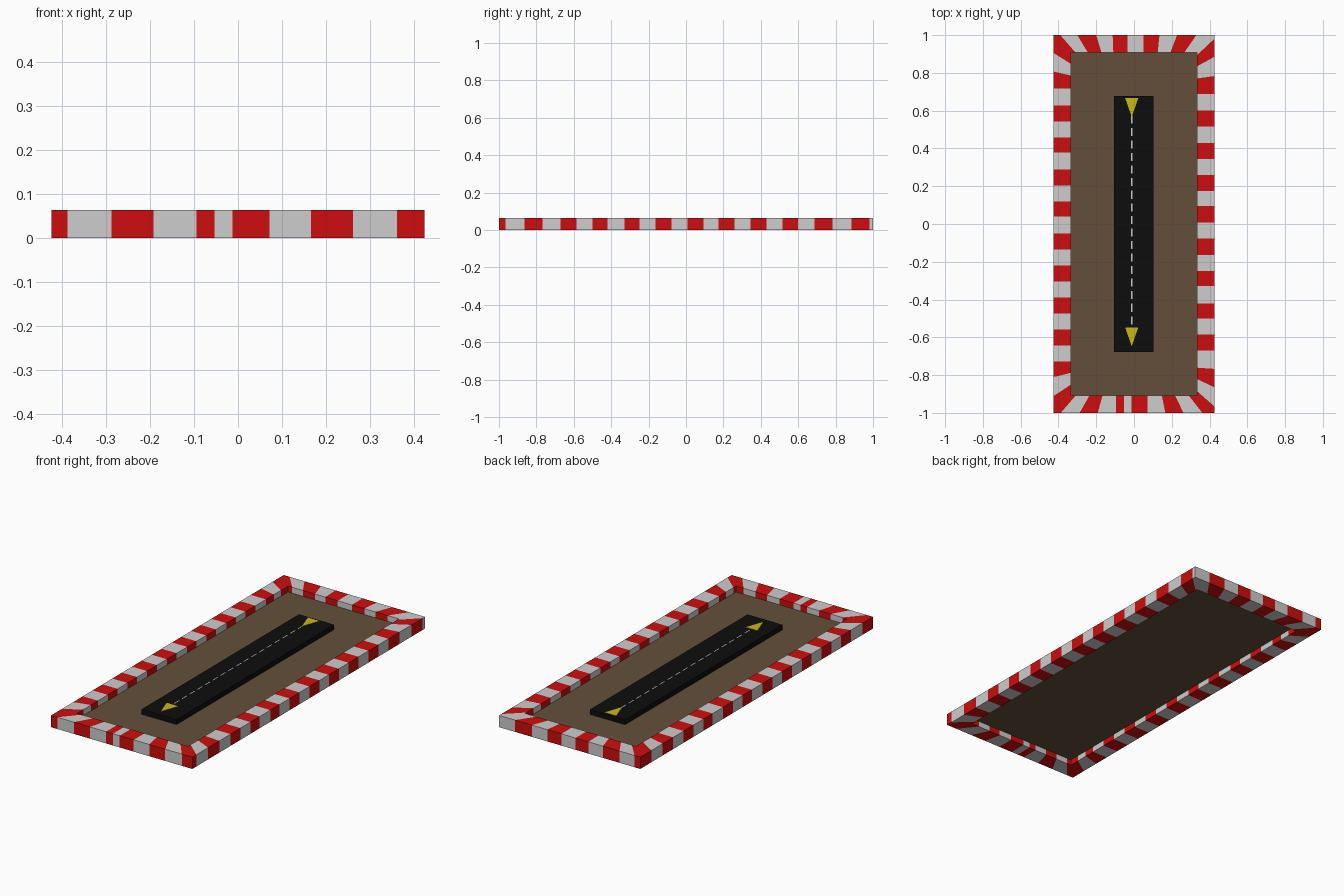
import bpy, bmesh

if "Cube" in bpy.data.objects:
    bpy.data.objects.remove(bpy.data.objects["Cube"])

X, Y, H = 0.425, 1.0, 0.064      # outer half sizes and rim height
XI, YI = 0.334, 0.907            # inner half sizes
GROUND, DECK = 0.032, 0.059      # dirt level, runway top


def material(name, rgb):
    m = bpy.data.materials.new(name)
    m.diffuse_color = (*rgb, 1)
    m.use_nodes = True
    m.node_tree.nodes["Principled BSDF"].inputs["Base Color"].default_value = m.diffuse_color
    return m


RED = material("red", (0.62, 0.004, 0.004))
WHITE = material("pale grey", (0.61, 0.61, 0.61))
DIRT = material("brown dirt", (0.125, 0.078, 0.043))
TAR = material("black tarmac", (0.004, 0.004, 0.004))
YELLOW = material("yellow", (0.60, 0.48, 0.007))
LINE = material("line white", (0.62, 0.62, 0.62))


def finish(name, bm, mats):
    bmesh.ops.remove_doubles(bm, verts=bm.verts, dist=1e-5)
    bmesh.ops.recalc_face_normals(bm, faces=bm.faces)
    me = bpy.data.meshes.new(name)
    bm.to_mesh(me)
    bm.free()
    for m in mats:
        me.materials.append(m)
    ob = bpy.data.objects.new(name, me)
    bpy.context.collection.objects.link(ob)
    return ob


def prism(bm, pts, z0, z1):
    lo = [bm.verts.new((x, y, z0)) for x, y in pts]
    hi = [bm.verts.new((x, y, z1)) for x, y in pts]
    bm.faces.new(lo)
    bm.faces.new(hi)
    n = len(pts)
    for i in range(n):
        j = (i + 1) % n
        bm.faces.new((lo[i], lo[j], hi[j], hi[i]))


def rect(x0, x1, y0, y1):
    return [(x0, y0), (x1, y0), (x1, y1), (x0, y1)]


# striped rim: cut positions along each side, colours alternate
SIDES = {
    "right": (0, [-.965, -.864, -.767, -.671, -.586, -.5, -.42, -.329, -.249, -.163, -.078,
                  .008, .094, .174, .26, .345, .43, .516, .6, .687, .783, .885, .98]),
    "left": (0, [-.91, -.81, -.727, -.643, -.558, -.474, -.39, -.304, -.22, -.135, -.05,
                 .04, .12, .204, .288, .378, .458, .542, .627, .717, .807, .905]),
    "front": (0, [-.388, -.288, -.192, -.094, -.053, -.012, .072, .166, .262, .362]),
    "back": (0, [-.39, -.3, -.2, -.113, -.035, .05, .135, .228, .33]),
}


def squeeze(t, start, outer, inner):
    # stripes lean towards the mitre near the corners
    a = abs(t)
    if a <= start:
        return t
    s = start + (a - start) * (inner - start) / (outer - start)
    return s if t > 0 else -s


bm = bmesh.new()
for side, (first, cuts) in SIDES.items():
    along_y = side in ("right", "left")
    sign = 1 if side in ("right", "back") else -1
    end, inner_end, start = (Y, YI, 0.75) if along_y else (X, XI, 0.1)
    off, inner_off = (X, XI) if along_y else (Y, YI)

    def ring(t):
        u = squeeze(t, start, end, inner_end)
        section = [(off, t, 0), (off, t, H), (inner_off, u, H), (inner_off, u, 0)]
        return [bm.verts.new((sign * o, a, z) if along_y else (a, sign * o, z))
                for o, a, z in section]

    ts = [-end] + cuts + [end]
    rings = [ring(t) for t in ts]
    for i in range(len(ts) - 1):
        for k in range(4):
            q = (k + 1) % 4
            f = bm.faces.new((rings[i][k], rings[i + 1][k], rings[i + 1][q], rings[i][q]))
            f.material_index = (first + i) % 2
finish("striped_rim", bm, [RED, WHITE])

# dirt field
bm = bmesh.new()
prism(bm, rect(-XI, XI, -YI, YI), GROUND - 0.001, GROUND)
finish("dirt_field", bm, [DIRT])

# runway slab
bm = bmesh.new()
prism(bm, rect(-0.107, 0.104, -0.677, 0.677), GROUND, DECK)
finish("runway", bm, [TAR])

# two arrow markings
CX = -0.012
bm = bmesh.new()
for base in (0.667, -0.547):
    prism(bm, [(CX - 0.035, base), (CX + 0.035, base), (CX, base - 0.1)], DECK, DECK + 0.002)
finish("runway_arrows", bm, [YELLOW])

# dashed centre line
bm = bmesh.new()
N, top, bottom = 17, 0.575, -0.555
step = (top - bottom) / N
for i in range(N):
    y = top - i * step
    prism(bm, rect(CX - 0.003, CX + 0.003, y - step * 0.64, y), DECK, DECK + 0.0015)
finish("centre_line", bm, [LINE])
